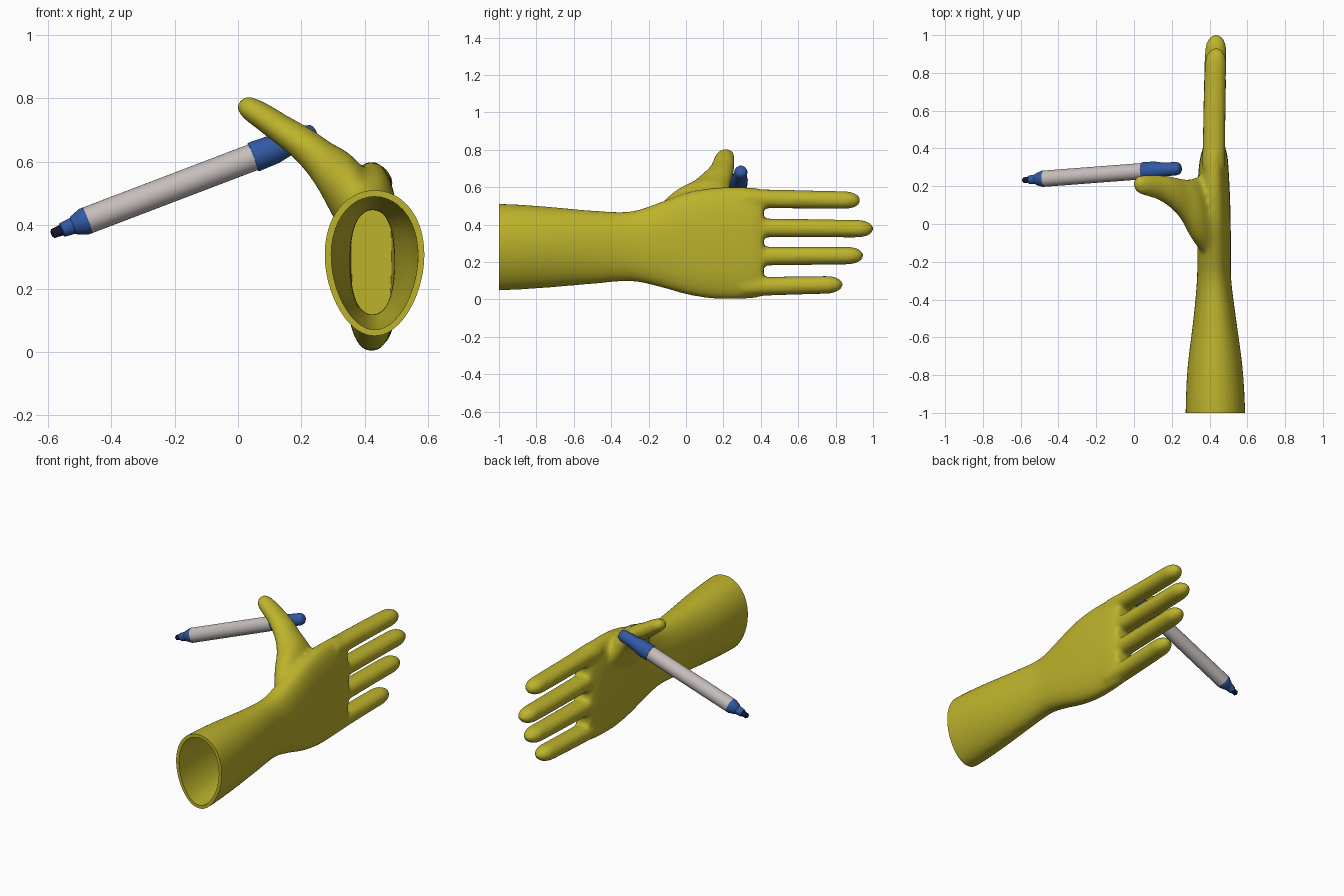
import bpy, bmesh
from math import sin, cos, pi, sqrt
from mathutils import Vector

default_cube = bpy.data.objects.get("Cube")
if default_cube:
    bpy.data.objects.remove(default_cube)


def make_material(name, colour):
    material = bpy.data.materials.new(name)
    material.use_nodes = True
    material.diffuse_color = (*colour, 1)
    material.node_tree.nodes["Principled BSDF"].inputs["Base Color"].default_value = (*colour, 1)
    return material


yellow = make_material("rubber yellow", (0.51, 0.45, 0.025))
grey = make_material("barrel grey", (0.56, 0.51, 0.50))
blue = make_material("marker blue", (0.03, 0.10, 0.36))
navy = make_material("ink navy", (0.007, 0.007, 0.035))


def smooth_rows(rows, steps=4):
    """Interpolate the stations with a Catmull-Rom spline."""
    rows = [Vector(row) for row in rows]
    padded = [rows[0]] + rows + [rows[-1]]
    result = []
    for a, b, c, d in zip(padded, padded[1:], padded[2:], padded[3:]):
        for step in range(steps):
            t = step / steps
            result.append(b + (c - a) * (t / 2)
                          + (a * 2 - b * 5 + c * 4 - d) * (t * t / 2)
                          + (b * 3 - a - c * 3 + d) * (t ** 3 / 2))
    return result + [rows[-1]]


def ring(centre, u, v, power=2.0, egg=0.0, count=48):
    """Closed superellipse; egg widens the side towards v."""
    points = []
    for i in range(count):
        c, s = cos(2 * pi * i / count), sin(2 * pi * i / count)
        cu = abs(c) ** (2 / power) * (1 if c > 0 else -1)
        sv = abs(s) ** (2 / power) * (1 if s > 0 else -1)
        points.append(centre + u * cu * (1 + egg * sv) + v * sv)
    return points


def loft(bm, rings):
    """Skin a closed tube through the rings and cap both ends."""
    loops = [[bm.verts.new(point) for point in points] for points in rings]
    faces = [bm.faces.new(loops[0]), bm.faces.new(loops[-1])]
    count = len(loops[0])
    for a, b in zip(loops, loops[1:]):
        for i in range(count):
            j = (i + 1) % count
            faces.append(bm.faces.new((a[i], a[j], b[j], b[i])))
    bmesh.ops.recalc_face_normals(bm, faces=faces)


def make_object(name, bm, material):
    mesh = bpy.data.meshes.new(name)
    bm.to_mesh(mesh)
    bm.free()
    obj = bpy.data.objects.new(name, mesh)
    bpy.context.collection.objects.link(obj)
    mesh.materials.append(material)
    return obj


def apply_modifiers(obj):
    graph = bpy.context.evaluated_depsgraph_get()
    mesh = bpy.data.meshes.new_from_object(obj.evaluated_get(graph))
    obj.modifiers.clear()
    obj.data = mesh


def shade_smooth(obj, angle):
    bpy.ops.object.select_all(action='DESELECT')
    obj.select_set(True)
    bpy.context.view_layer.objects.active = obj
    bpy.ops.object.shade_smooth_by_angle(angle=angle)


# Arm and palm stations: y, low x, high x, low z, high z, squareness, egg
arm = smooth_rows([
    (-1.08, .275, .587, .05, .51, 2, .12),
    (-.95, .275, .586, .05, .51, 2, .12),
    (-.75, .285, .573, .062, .497, 2, .1),
    (-.5, .315, .54, .083, .475, 2.1, .06),
    (-.3, .333, .515, .098, .47, 2.2, 0),
    (-.15, .335, .513, .07, .515, 2.3, 0),
    (0, .335, .512, .028, .57, 2.4, 0),
    (.15, .335, .508, .004, .597, 2.4, 0),
    (.3, .343, .5, .003, .6, 2.4, 0),
    (.37, .355, .493, .008, .597, 2.4, 0),
    (.415, .37, .48, .02, .585, 2.4, 0)])


def arm_rings(rows, wall=0.0):
    rings = []
    for y, x0, x1, z0, z1, power, egg in rows:
        rings.append(ring(Vector(((x0 + x1) / 2, y, (z0 + z1) / 2)),
                          Vector(((x1 - x0) / 2 - wall, 0, 0)),
                          Vector((0, 0, (z1 - z0) / 2 - wall)), power, egg))
    return rings


glove_bm = bmesh.new()
loft(glove_bm, arm_rings(arm))

# Fingers: base z, tip z, tip y
for base_z, tip_z, tip_y in ((.540, .530, .935), (.383, .378, 1.004),
                             (.231, .235, .95), (.068, .080, .84)):
    rings = []
    for i in range(25):
        t = sin(i / 24 * pi / 2)
        y = .3 + (tip_y - .3) * t
        dome = max(0, min(1, (tip_y - y) / .085))
        size = max(.05, sqrt(dome * (2 - dome)))
        taper = 1 - .08 * t
        rings.append(ring(Vector((.423 + .012 * t * t, y, base_z + (tip_z - base_z) * t)),
                          Vector((.061 * size * taper, 0, 0)),
                          Vector((0, 0, .051 * size * taper)), 2.2))
    loft(glove_bm, rings)

# Thumb stations: x, y, z, half thickness, half breadth
thumb = smooth_rows([
    (.42, .03, .40, .09, .25),
    (.365, .04, .48, .09, .215),
    (.307, .075, .562, .077, .165),
    (.257, .125, .61, .061, .118),
    (.203, .163, .658, .053, .091),
    (.13, .193, .707, .046, .069),
    (.07, .203, .748, .042, .058),
    (.035, .206, .770, .037, .051),
    (.014, .207, .784, .026, .036),
    (.003, .207, .791, .006, .008)])
across = Vector((.6, 0, .8))
along = Vector((-.1, .98, .12))
loft(glove_bm, [ring(Vector((x, y, z)), across * a, along * b)
                for x, y, z, a, b in thumb])

# Fuse the parts into one soft skin
glove = make_object("glove", glove_bm, yellow)
remesh = glove.modifiers.new("fuse", 'REMESH')
remesh.mode = 'VOXEL'
remesh.voxel_size = 0.011
soften = glove.modifiers.new("soften", 'SMOOTH')
soften.factor = 0.5
soften.iterations = 12
apply_modifiers(glove)

# Hollow the sleeve and trim its open end
cutter_bm = bmesh.new()
inside = [row for row in arm if -.97 < row[0] < .25]
mouth = arm[0].copy()
mouth[0] = -1
outer = mouth.copy()
outer[0] = -1.2
inner = arm_rings([mouth] + inside, .02)
loft(cutter_bm, arm_rings([outer, mouth], -.1) + inner)
cutter = make_object("sleeve_cutter", cutter_bm, yellow)
cutter.hide_render = True
hollow = glove.modifiers.new("hollow", 'BOOLEAN')
hollow.operation = 'DIFFERENCE'
hollow.solver = 'EXACT'
hollow.object = cutter
apply_modifiers(glove)
bpy.data.objects.remove(cutter)
for polygon in glove.data.polygons:
    polygon.material_index = 0
shade_smooth(glove, .9)

# Marker turned along a slanted axis; profiles are distance and radius
start = Vector((-.475, .24, .415))
axis = (Vector((.05, .28, .615)) - start).normalized()
side = axis.cross(Vector((0, 0, 1))).normalized()
up = side.cross(axis)


def turned_part(name, material, profile):
    bm = bmesh.new()
    loft(bm, [ring(start + axis * d, side * r, up * r, count=32) for d, r in profile])
    shade_smooth(make_object(name, bm, material), .6)


turned_part("marker_barrel", grey, [(-.005, .038), (0, .043), (.57, .043)])
turned_part("marker_collar", blue, [(-.088, .019), (-.085, .023), (-.05, .026),
                                    (-.045, .031), (-.012, .043), (.002, .043)])
turned_part("marker_nib", navy, [(-.122, .009), (-.117, .015), (-.08, .018)])
turned_part("marker_cap", blue, [(.56, .046), (.565, .048), (.63, .046), (.68, .037),
                                 (.75, .035), (.765, .031), (.773, .022), (.776, .008)])
